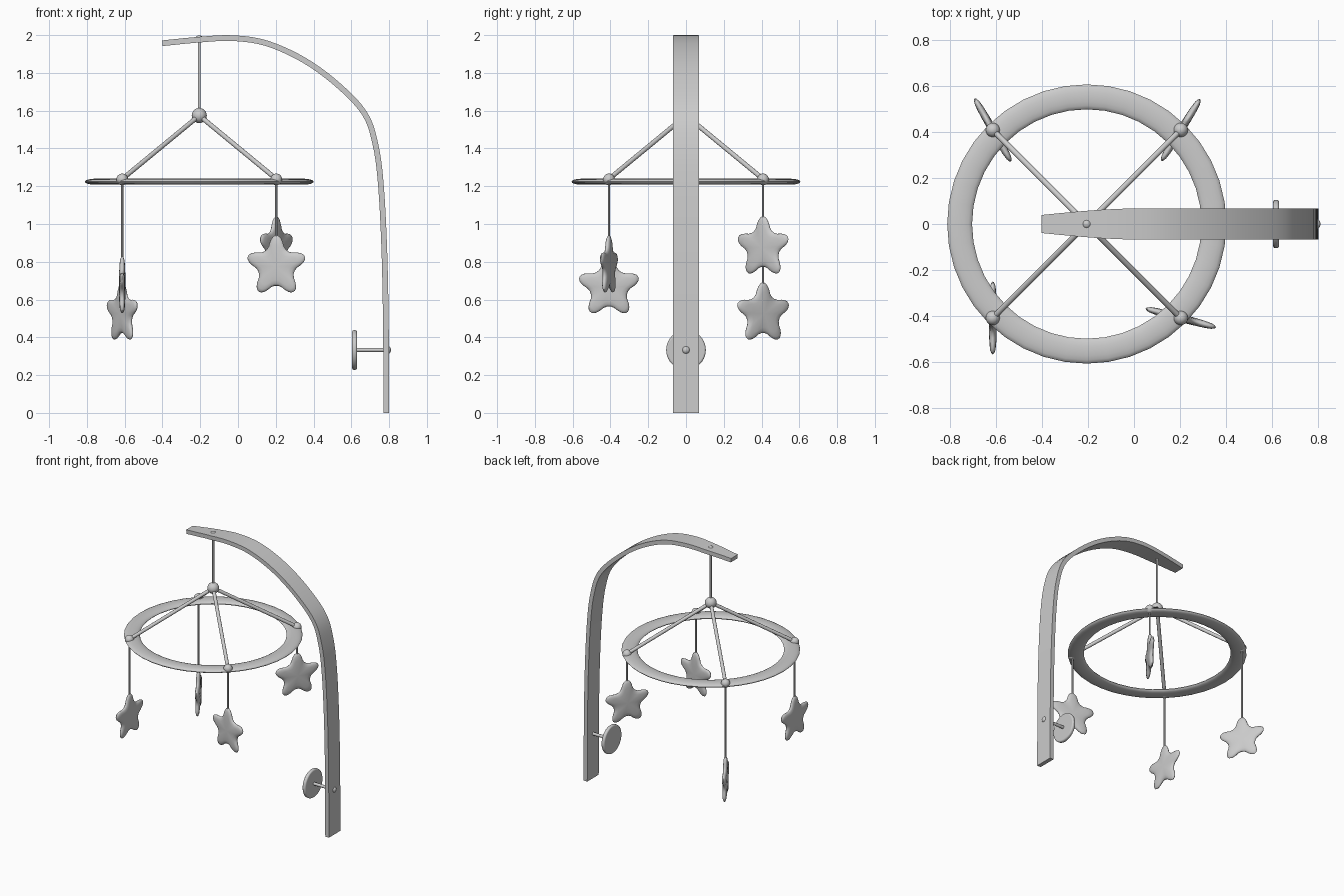
import bpy, bmesh, math
from mathutils import Vector, Matrix

if "Cube" in bpy.data.objects:
    bpy.data.objects.remove(bpy.data.objects["Cube"])

CX = -0.205          # mobile axis
RING_Z = 1.224


def make_object(name, bm, angle=40):
    bmesh.ops.recalc_face_normals(bm, faces=bm.faces)
    me = bpy.data.meshes.new(name)
    bm.to_mesh(me)
    bm.free()
    ob = bpy.data.objects.new(name, me)
    bpy.context.collection.objects.link(ob)
    bpy.ops.object.select_all(action='DESELECT')
    ob.select_set(True)
    bpy.context.view_layer.objects.active = ob
    bpy.ops.object.shade_smooth_by_angle(angle=math.radians(angle))
    return ob


def rod(name, a, b, r, seg=12):
    a, b = Vector(a), Vector(b)
    d = b - a
    m = Matrix.Translation((a + b) / 2) @ d.to_track_quat('Z', 'Y').to_matrix().to_4x4()
    bm = bmesh.new()
    bmesh.ops.create_cone(bm, cap_ends=True, segments=seg, radius1=r, radius2=r,
                          depth=d.length, matrix=m)
    return make_object(name, bm)


def ball(name, loc, r, scale=(1, 1, 1)):
    bm = bmesh.new()
    bmesh.ops.create_uvsphere(bm, u_segments=20, v_segments=12, radius=r,
                              matrix=Matrix.Translation(loc) @ Matrix.Diagonal((*scale, 1)))
    return make_object(name, bm)


def spline(pts, n):
    pts = [Vector(p) for p in pts]
    ext = [2 * pts[0] - pts[1]] + pts + [2 * pts[-1] - pts[-2]]
    out = []
    for i in range(1, len(ext) - 2):
        p0, p1, p2, p3 = ext[i - 1:i + 3]
        for k in range(n):
            t = k / n
            out.append(0.5 * (2 * p1 + (p2 - p0) * t + (2 * p0 - 5 * p1 + 4 * p2 - p3) * t * t
                              + (3 * p1 - p0 - 3 * p2 + p3) * t ** 3))
    return out + [pts[-1]]


# Bent flat arm: rectangle swept along a centre line, tapering to the tip
path = spline([(-0.40, 1.957), (-0.205, 1.976), (-0.03, 1.984), (0.15, 1.957), (0.35, 1.867),
               (0.53, 1.735), (0.67, 1.585), (0.728, 1.42), (0.757, 1.20), (0.775, 0.85),
               (0.783, 0.45), (0.785, 0)], 5)
bm = bmesh.new()
sections = []
for i, p in enumerate(path):
    t = (path[min(i + 1, len(path) - 1)] - path[max(i - 1, 0)]).normalized()
    if i == len(path) - 1:
        t = Vector((0, -1))
    n = Vector((-t.y, t.x)) * 0.015
    u = min(max((p.x + 0.40) / 0.45, 0), 1)
    w = 0.039 + 0.029 * math.sin(u * math.pi / 2)
    sections.append([bm.verts.new((p.x + s * n.x, y, p.y + s * n.y))
                     for s, y in ((1, -w), (1, w), (-1, w), (-1, -w))])
for a, b in zip(sections, sections[1:]):
    for k in range(4):
        bm.faces.new((a[k], a[(k + 1) % 4], b[(k + 1) % 4], b[k]))
bm.faces.new(sections[0])
bm.faces.new(sections[-1])
make_object("arm", bm, 30)

# Clamp screw with round pressing disc and outer head
rod("clamp_screw", (0.615, 0, 0.333), (0.80, 0, 0.333), 0.011)
ball("clamp_screw_head", (0.792, 0, 0.333), 0.021, (0.85, 1, 1))
disc = rod("clamp_disc", (0.604, 0, 0.333), (0.63, 0, 0.333), 0.105, 40)
bev = disc.modifiers.new("rounded", 'BEVEL')
bev.width, bev.segments, bev.limit_method = 0.009, 3, 'ANGLE'

# Hanging cord, its top pin and the central hub
rod("main_cord", (CX, 0, 1.57), (CX, 0, 1.985), 0.007)
ball("cord_pin", (CX, 0, 1.984), 0.019, (1, 1, 0.75))
ball("hub", (CX, 0, 1.574), 0.04)

# Flattened ring
bm = bmesh.new()
SEG, SIDES = 40, 16
loops = []
for i in range(SEG):
    a = math.tau * i / SEG
    loop = []
    for j in range(SIDES):
        b = math.tau * j / SIDES
        r = 0.552 + 0.054 * math.cos(b)
        loop.append(bm.verts.new((CX + r * math.cos(a), r * math.sin(a),
                                  RING_Z + 0.016 * math.sin(b))))
    loops.append(loop)
for i in range(SEG):
    p, q = loops[i], loops[(i + 1) % SEG]
    for j in range(SIDES):
        k = (j + 1) % SIDES
        bm.faces.new((p[j], q[j], q[k], p[k]))
make_object("ring", bm, 60)


# Puffy rounded star
def star_outline():
    pts = []
    for i in range(5):
        a = math.pi / 2 + i * math.tau / 5
        pts += [Vector((math.cos(a + o), math.sin(a + o))) * r
                for o, r in ((-0.15, 0.166), (0.15, 0.166), (math.pi / 5, 0.088))]
    for _ in range(2):
        pts = [p.lerp(q, f) for p, q in zip(pts, pts[1:] + pts[:1]) for f in (0.25, 0.75)]
    return pts


def star(name, x, y, top, angle):
    outline = star_outline()
    m = (Matrix.Translation((x, y, top - max(p.y for p in outline)))
         @ Matrix.Rotation(math.radians(angle), 4, 'Z'))
    bm = bmesh.new()
    profile = [(-1, 0.4), (-0.9, 0.7), (-0.7, 0.88), (-0.35, 0.975), (0, 1),
               (0.35, 0.975), (0.7, 0.88), (0.9, 0.7), (1, 0.4)]
    rings = [[bm.verts.new(m @ Vector((p.x * s, d * 0.0165, p.y * s))) for p in outline]
             for d, s in profile]
    n = len(outline)
    for a, b in zip(rings, rings[1:]):
        for k in range(n):
            bm.faces.new((a[k], a[(k + 1) % n], b[(k + 1) % n], b[k]))
    for r, d in ((rings[0], -1), (rings[-1], 1)):
        c = bm.verts.new(m @ Vector((0, d * 0.0175, 0)))
        for k in range(n):
            bm.faces.new((r[k], r[(k + 1) % n], c))
    make_object(name, bm, 60)


# Four spokes, end knobs, strings and stars
for tag, sx, sy, top, angle in (("front_right", 1, -1, 0.94, -15), ("back_right", 1, 1, 1.04, 58),
                                ("back_left", -1, 1, 0.69, -60), ("front_left", -1, -1, 0.83, 90)):
    x, y = CX + 0.408 * sx, 0.408 * sy
    rod("spoke_" + tag, (CX, 0, 1.574), (x, y, 1.238), 0.0125)
    ball("knob_" + tag, (x, y, 1.236), 0.031)
    rod("string_" + tag, (x, y, top - 0.02), (x, y, 1.23), 0.006, 8)
    star("star_" + tag, x, y, top, angle)
